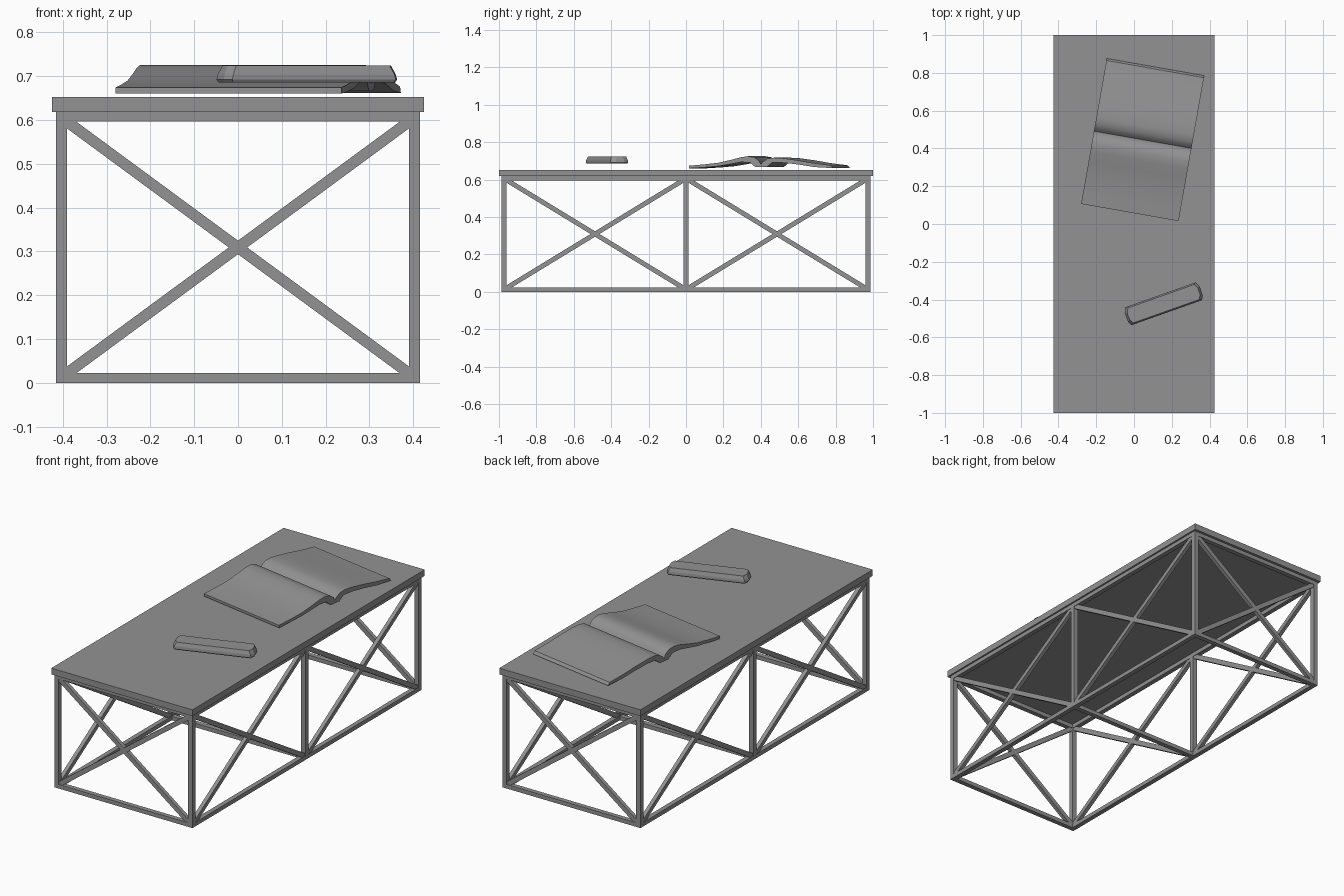
import bpy, bmesh, math
from mathutils import Vector, Matrix

if "Cube" in bpy.data.objects:
    bpy.data.objects.remove(bpy.data.objects["Cube"])

# dark grey for every part
grey = bpy.data.materials.new("dark_grey")
grey.diffuse_color = (0.29, 0.29, 0.29, 1)
grey.use_nodes = True
grey.node_tree.nodes["Principled BSDF"].inputs["Base Color"].default_value = grey.diffuse_color


def add_object(name, bm):
    bmesh.ops.recalc_face_normals(bm, faces=bm.faces)
    mesh = bpy.data.meshes.new(name)
    bm.to_mesh(mesh)
    bm.free()
    mesh.materials.append(grey)
    obj = bpy.data.objects.new(name, mesh)
    bpy.context.collection.objects.link(obj)
    return obj


def box(name, lo, hi):
    lo, hi = Vector(lo), Vector(hi)
    bm = bmesh.new()
    bmesh.ops.create_cube(bm, size=1, matrix=Matrix.Translation((lo + hi) / 2)
                          @ Matrix.Diagonal((*(hi - lo), 1)))
    return add_object(name, bm)


def brace(name, a, b, normal, width=0.025, depth=0.021):
    # bar from a to b lying in the plane with the given normal
    a, b, n = Vector(a), Vector(b), Vector(normal)
    d = (b - a).normalized()
    s = d.cross(n)
    rot = Matrix((d, s, n)).transposed().to_4x4()
    bm = bmesh.new()
    bmesh.ops.create_cube(bm, size=1, matrix=Matrix.Translation((a + b) / 2) @ rot
                          @ Matrix.Diagonal(((b - a).length, width, depth, 1)))
    return add_object(name, bm)


X, Y, T = 0.416, 0.986, 0.026      # frame half sizes and bar thickness
TOP = 0.618
xc, yc = X - T / 2, Y - T / 2

# table top
box("table_top", (-0.425, -1, TOP), (0.425, 1, 0.652))

# posts and long rails
for sx, side in ((-1, "left"), (1, "right")):
    for yp, place in ((-yc, "front"), (0, "middle"), (yc, "back")):
        box(f"{side}_{place}_post", (sx * xc - T / 2, yp - T / 2, 0),
            (sx * xc + T / 2, yp + T / 2, TOP))
    for z, level in ((0, "bottom"), (TOP - 0.022, "top")):
        box(f"{side}_{level}_rail", (sx * xc - T / 2, -Y, z), (sx * xc + T / 2, Y, z + 0.022))
    # crossed braces in both side bays
    for sy in (-1, 1):
        y0, y1 = sorted((sy * 0.006, sy * (yc - 0.006)))
        for za, zb in ((0.016, 0.602), (0.602, 0.016)):
            brace(f"{side}_brace", (sx * xc, y0, za), (sx * xc, y1, zb), (1, 0, 0))

# end rails and end braces
for sy, end in ((-1, "front"), (1, "back")):
    for z, level in ((0, "bottom"), (TOP - 0.022, "top")):
        box(f"{end}_{level}_rail", (-X, sy * yc - T / 2, z), (X, sy * yc + T / 2, z + 0.022))
    for za, zb in ((0.014, 0.604), (0.604, 0.014)):
        brace(f"{end}_brace", (-xc + 0.002, sy * yc, za), (xc - 0.002, sy * yc, zb), (0, 1, 0))

# floor crossbar between the middle posts
box("middle_bottom_rail", (-xc, -T / 2, 0), (xc, T / 2, 0.022))

# open book: curved section swept across its width
upper = [(-.391, .674), (-.31, .681), (-.23, .690), (-.16, .706), (-.11, .719), (-.07, .725),
         (-.035, .719), (-.012, .702), (0, .682), (.012, .696), (.035, .712), (.07, .717),
         (.12, .714), (.2, .703), (.28, .689), (.38, .676)]
lower = [(.391, .661), (.29, .667), (.2, .681), (.12, .690), (.06, .690), (.03, .666),
         (-.03, .666), (-.06, .692), (-.11, .693), (-.16, .684), (-.23, .672), (-.31, .665),
         (-.391, .660)]
bm = bmesh.new()
ends = [[bm.verts.new((u, v, z)) for v, z in upper + lower] for u in (-0.262, 0.262)]
n = len(ends[0])
for i in range(n):
    j = (i + 1) % n
    bm.faces.new((ends[0][i], ends[0][j], ends[1][j], ends[1][i]))
for ring in ends:
    bm.faces.new(ring)
book = add_object("open_book", bm)
book.location = (0.046, 0.446, 0)
book.rotation_euler.z = math.radians(-10)

# slim case with cut corners, tapering towards its top
def corner_outline(ix, iy):
    hx, hy, cx, cy = 0.210 - ix, 0.050 - iy, 0.012, 0.025
    return [(hx - cx, -hy), (hx, -hy + cy), (hx, hy - cy), (hx - cx, hy),
            (-hx + cx, hy), (-hx, hy - cy), (-hx, -hy + cy), (-hx + cx, -hy)]


bm = bmesh.new()
rings = [[bm.verts.new((x, y, z)) for x, y in corner_outline(ix, iy)]
         for z, ix, iy in ((.685, .004, .004), (.692, 0, 0), (.704, .003, .001),
                           (.724, .012, .008))]
for a, b in zip(rings, rings[1:]):
    for i in range(8):
        j = (i + 1) % 8
        bm.faces.new((a[i], a[j], b[j], b[i]))
bm.faces.new(rings[0])
bm.faces.new(rings[-1])
case = add_object("slim_case", bm)
case.location = (0.157, -0.422, 0)
case.rotation_euler.z = math.radians(19.5)

# smooth the curved pages, keeping edges sharp
bpy.ops.object.select_all(action='DESELECT')
book.select_set(True)
bpy.context.view_layer.objects.active = book
bpy.ops.object.shade_smooth_by_angle(angle=math.radians(40))
